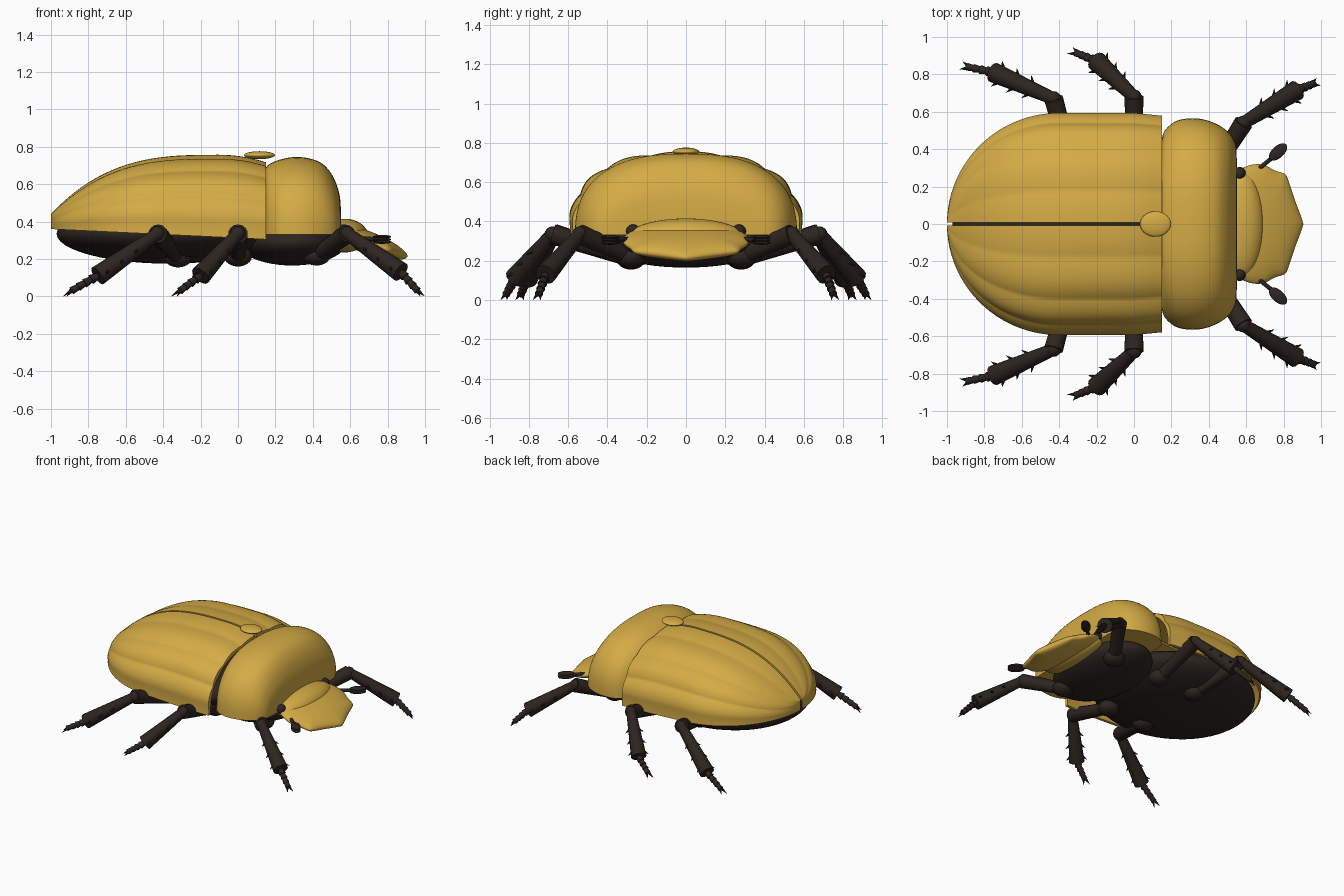
import bpy, bmesh
from math import sin, cos, pi, radians, sqrt
from mathutils import Vector, Matrix

if "Cube" in bpy.data.objects:
    bpy.data.objects.remove(bpy.data.objects["Cube"])


def material(name, rgb):
    m = bpy.data.materials.new(name)
    m.diffuse_color = (*rgb, 1)
    m.use_nodes = True
    m.node_tree.nodes["Principled BSDF"].inputs["Base Color"].default_value = m.diffuse_color
    return m


GOLD = material("gold_shell", (0.66, 0.41, 0.06))
DARK = material("dark_brown", (0.026, 0.018, 0.014))


def finish(bm, name, mat):
    bmesh.ops.recalc_face_normals(bm, faces=bm.faces[:])
    me = bpy.data.meshes.new(name)
    bm.to_mesh(me)
    bm.free()
    me.materials.append(mat)
    ob = bpy.data.objects.new(name, me)
    bpy.context.collection.objects.link(ob)
    return ob


def ball(bm, c, r, rot=None, seg=32):
    m = Matrix.Translation(c) @ (rot or Matrix()) @ Matrix.Diagonal((*r, 1))
    return bmesh.ops.create_uvsphere(bm, u_segments=seg, v_segments=seg // 2,
                                     radius=1, matrix=m)["verts"]


def rod(bm, a, b, r1, r2, seg=14):
    a, b = Vector(a), Vector(b)
    d = b - a
    m = Matrix.Translation((a + b) / 2) @ d.to_track_quat('Z', 'Y').to_matrix().to_4x4()
    bmesh.ops.create_cone(bm, cap_ends=True, segments=seg, radius1=r1,
                          radius2=r2, depth=d.length, matrix=m)


def ellipsoid(name, mat, c, r, rot=None):
    bm = bmesh.new()
    ball(bm, c, r, rot, 48)
    return finish(bm, name, mat)


def loft(name, mat, rings):
    # closed rings skinned together and capped
    bm = bmesh.new()
    vs = [[bm.verts.new(p) for p in ring] for ring in rings]
    n = len(vs[0])
    for a, b in zip(vs, vs[1:]):
        for i in range(n):
            j = (i + 1) % n
            bm.faces.new((a[i], a[j], b[j], b[i]))
    bm.faces.new(vs[0])
    bm.faces.new(vs[-1])
    return finish(bm, name, mat)


# Wing cases: ribbed thin shells either side of a narrow seam
def wing_ring(x, s):
    u = min((x + 1) / 0.6, 1)
    w = 0.592 * sqrt(max(1 - (1 - u) ** 2, 0)) - 0.015 * max(x, 0) / 0.15
    v = min((x + 1) / 0.9, 1)
    top = 0.44 + 0.31 * (1 - (1 - v) ** 3) - 0.04 * (max(x + 0.1, 0) / 0.25) ** 2
    base = 0.36 - 0.055 * (x + 1) / 1.15
    k = 56
    outer, inner = [], []
    for i in range(k + 1):
        t = i / k * pi / 2
        cy, cz = max(cos(t), 0) ** 0.8, sin(t) ** 0.8
        rip = 1 + 0.028 * (abs(sin(7 * t)) - 0.4) * min(1, i / 6)
        outer.append((x, s * max(w * cy * rip, 0.008), base + (top - base) * cz * rip))
        inner.append((x, s * max((w - 0.022) * cy, 0.008),
                      base + (top - base - 0.022) * cz))
    return outer + inner[::-1]


N = 44
stations = [-1 + 1.15 * (i / N) ** 1.7 for i in range(N + 1)]
for side, s in (("left", 1), ("right", -1)):
    loft(side + "_wing_case", GOLD, [wing_ring(x, s) for x in stations])


# Pronotum: domed sections (x, half width, top height)
def dome_ring(x, w, top, base=0.33, k=48):
    return [(x, w * (1 if cos(t) > 0 else -1) * abs(cos(t)) ** 0.8,
             base + (top - base) * max(sin(t), 0) ** 0.8)
            for t in (pi * i / k for i in range(k + 1))]


def smooth_sections(pts, sub=5):
    P = [Vector(p) for p in pts]
    out = []
    for i in range(len(P) - 1):
        a, b, c, d = P[max(i - 1, 0)], P[i], P[i + 1], P[min(i + 2, len(P) - 1)]
        for j in range(sub):
            t = j / sub
            out.append(0.5 * (2 * b + (c - a) * t + (2 * a - 5 * b + 4 * c - d) * t * t
                              + (3 * b - a - 3 * c + d) * t ** 3))
    return out + [P[-1]]


sections = [(0.15, 0.46, 0.69), (0.165, 0.5, 0.705), (0.22, 0.548, 0.73),
            (0.3, 0.565, 0.745), (0.38, 0.557, 0.738), (0.45, 0.53, 0.71),
            (0.5, 0.495, 0.655), (0.53, 0.455, 0.59), (0.545, 0.41, 0.53),
            (0.55, 0.34, 0.47)]
loft("pronotum", GOLD, [dome_ring(*p) for p in smooth_sections(sections)])
ellipsoid("scutellum", GOLD, (0.115, 0, 0.755), (0.083, 0.068, 0.021))

# Underside
ellipsoid("abdomen", DARK, (-0.37, 0, 0.335), (0.6, 0.54, 0.16))
ellipsoid("thorax", DARK, (0.29, 0, 0.29), (0.29, 0.43, 0.125))

# Head and scalloped digging plate
ellipsoid("head", GOLD, (0.57, 0, 0.325), (0.125, 0.29, 0.09))
bm = bmesh.new()
for vert in ball(bm, (0, 0, 0), (1, 1, 1), None, 128):
    x, y, z = vert.co
    r = sqrt(x * x + y * y)
    k = 1
    if r > 1e-4 and x > 0:
        c = x / r
        ang = math_a = Vector((x, y)).angle_signed(Vector((1, 0)))
        tooth = 1 - 2 * abs(sin(ang * 9 / 2.6))
        fade = max(0, min(1, (c - 0.15) * 3)) * r ** 3
        k = 1 + 0.055 * tooth * fade
    vert.co = (x * k * 0.245, y * k * 0.32, z * 0.06)
bm.transform(Matrix.Translation((0.662, 0, 0.3)) @ Matrix.Rotation(radians(20), 4, 'Y'))
finish(bm, "toothed_head_plate", GOLD)

# Legs: (coxa, knee, tibia end, tarsus end), mirrored in y
LEGS = {
    "front": ((0.42, 0.28, 0.22), (0.585, 0.54, 0.335), (0.87, 0.715, 0.13), (0.96, 0.75, 0.03)),
    "middle": ((0.0, 0.28, 0.215), (0.0, 0.68, 0.335), (-0.2, 0.87, 0.11), (-0.31, 0.915, 0.03)),
    "hind": ((-0.32, 0.28, 0.21), (-0.43, 0.67, 0.335), (-0.75, 0.81, 0.11), (-0.89, 0.84, 0.03)),
}


def leg(name, pts, s):
    coxa, knee, ankle, toe = (Vector((p[0], p[1] * s, p[2])) for p in pts)
    bm = bmesh.new()
    ball(bm, coxa, (0.075, 0.075, 0.055))
    rod(bm, coxa, knee, 0.042, 0.052)
    ball(bm, knee, (0.04, 0.04, 0.04), None, 16)
    rod(bm, knee, ankle, 0.034, 0.055)
    # spines along the shin and at its end
    d = (ankle - knee).normalized()
    across = d.cross(Vector((0, 0, 1))).normalized()
    for f in (0.4, 0.65, 0.9):
        for e in (1, -1):
            p = knee.lerp(ankle, f) + across * e * (0.03 + 0.018 * f)
            rod(bm, p, p + across * e * 0.028 + d * 0.022, 0.01, 0.001, 8)
    # segmented foot
    for i in range(4):
        a, b = ankle.lerp(toe, i / 4), ankle.lerp(toe, (i + 1) / 4)
        rod(bm, a, b, 0.017, 0.027 - 0.002 * i, 10)
    # pair of claws
    d = (toe - ankle).normalized()
    for e in (1, -1):
        tip = toe + d * 0.04 + across * e * 0.022
        tip.z = 0.001
        rod(bm, toe + across * e * 0.007, tip, 0.011, 0.001, 8)
    finish(bm, name, DARK)


for side, s in (("left", 1), ("right", -1)):
    for part, pts in LEGS.items():
        leg(f"{side}_{part}_leg", pts, s)
    ellipsoid(side + "_eye", DARK, (0.565, 0.27 * s, 0.35), (0.032, 0.035, 0.035))
    # Antenna with flattened club
    bm = bmesh.new()
    rod(bm, (0.6, 0.25 * s, 0.31), (0.66, 0.29 * s, 0.31), 0.014, 0.012, 10)
    rod(bm, (0.66, 0.29 * s, 0.31), (0.74, 0.355 * s, 0.305), 0.012, 0.012, 10)
    for dz in (-0.014, 0, 0.014):
        ball(bm, (0.77, 0.385 * s, 0.305 + dz), (0.06, 0.032, 0.01),
             Matrix.Rotation(radians(42) * s, 4, 'Z'), 20)
    finish(bm, side + "_antenna", DARK)

# Smooth shading with crisp edges kept
for ob in bpy.context.scene.objects:
    ob.select_set(True)
    bpy.context.view_layer.objects.active = ob
bpy.ops.object.shade_smooth_by_angle(angle=radians(40))
